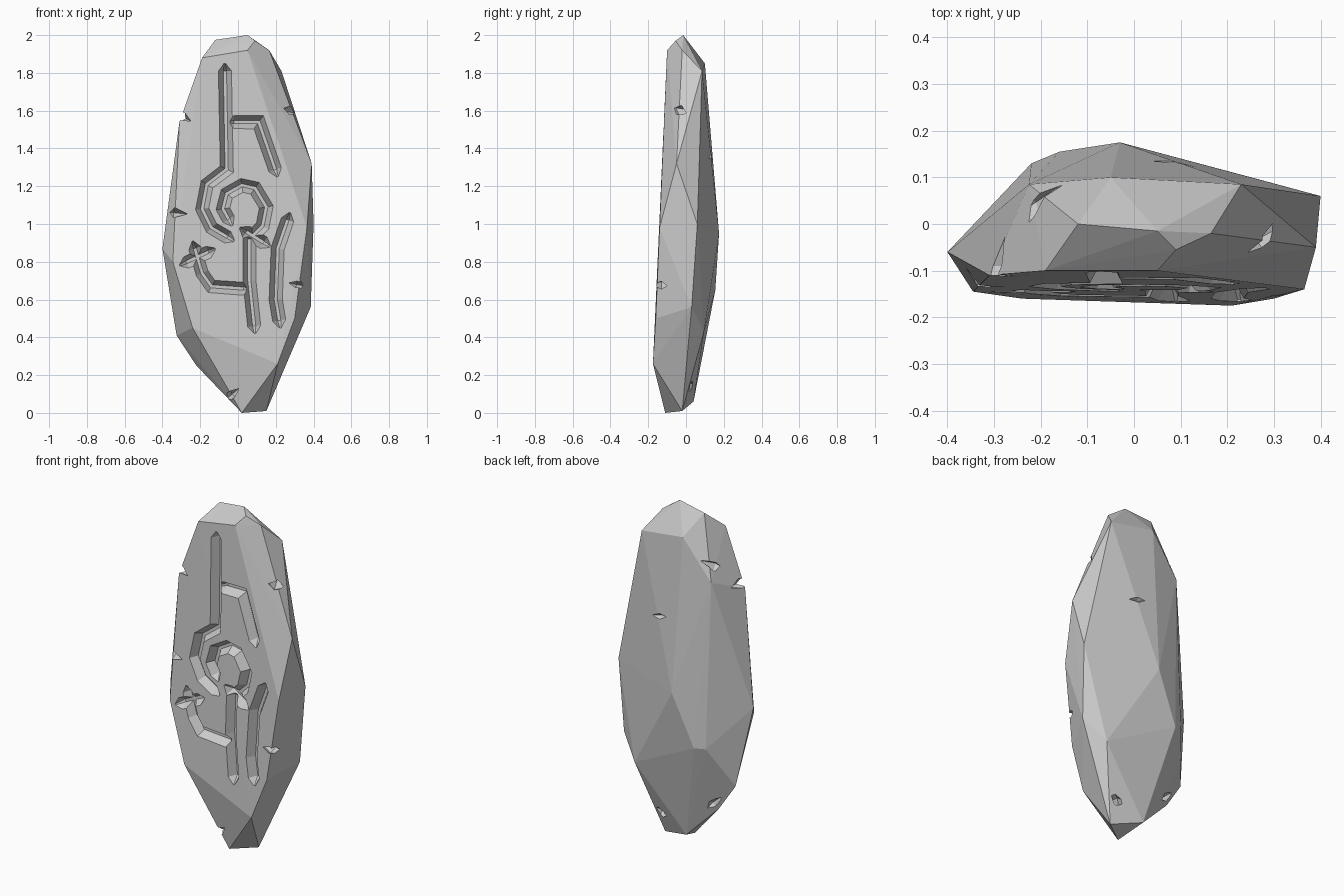
import bpy, bmesh
from mathutils import Vector, Euler

if "Cube" in bpy.data.objects:
    bpy.data.objects.remove(bpy.data.objects["Cube"])


def make_object(name, bm):
    bmesh.ops.recalc_face_normals(bm, faces=bm.faces)
    mesh = bpy.data.meshes.new(name)
    bm.to_mesh(mesh)
    bm.free()
    ob = bpy.data.objects.new(name, mesh)
    bpy.context.collection.objects.link(ob)
    return ob


# Faceted standing stone: hull of its main corners
corners = [
    (-.12, 0, 1.975), (.05, -.015, 2), (.09, -.055, 1.97), (.165, -.02, 1.92),  # crown
    (-.19, -.10, 1.88), (.05, -.10, 1.92), (.23, .085, 1.81),
    (-.05, .10, 1.85), (-.225, .085, 1.62),
    (-.31, -.11, 1.54), (.39, -.05, 1.32), (.365, -.14, .98),                   # middle
    (-.40, -.06, .87), (-.345, -.145, .80), (.40, .06, 1.0), (-.03, .175, .95),
    (-.16, .155, .65), (-.22, .13, .65), (.385, .03, .56), (.30, -.16, .50),
    (.27, .095, .43), (-.24, -.16, .45), (.21, -.175, .26),                     # foot
    (-.325, 0, .41), (-.22, .01, .25), (-.03, .04, .06), (.15, -.02, .01), (.02, -.11, 0),
]
bm = bmesh.new()
for c in corners:
    bm.verts.new(c)
hull = bmesh.ops.convex_hull(bm, input=bm.verts)
bmesh.ops.delete(bm, geom=list({v for v in hull["geom_interior"] + hull["geom_unused"]
                                if isinstance(v, bmesh.types.BMVert)}), context='VERTS')
stone = make_object("rune_stone", bm)


def carve(cutter):
    cutter.hide_render = True
    mod = stone.modifiers.new("carve", 'BOOLEAN')
    mod.operation, mod.solver, mod.object = 'DIFFERENCE', 'EXACT', cutter
    bpy.context.view_layer.objects.active = stone
    bpy.ops.object.modifier_apply(modifier=mod.name)
    bpy.data.objects.remove(cutter)


def front_y(z):
    return -.10 - .045 * (1.92 - z)


# V-shaped cutter swept along a path on the front face, with pointed ends
def groove(path, half=.034, depth=.05):
    pts = [Vector(p) for p in path]
    a, b = (pts[1] - pts[0]).normalized(), (pts[-1] - pts[-2]).normalized()
    pts = [pts[0]] + [pts[0] + a * .04] + pts[1:-1] + [pts[-1] - b * .04] + [pts[-1]]
    bm = bmesh.new()
    rings = []
    for i, p in enumerate(pts):
        d0 = (p - pts[max(i - 1, 0)]).normalized() if i else a
        d1 = (pts[i + 1] - p).normalized() if i < len(pts) - 1 else b
        t = (d0 + d1).normalized()
        side = Vector((-t.y, t.x)) / max(t.dot(d1), .6)
        y = front_y(p.y)
        end = i in (0, len(pts) - 1)
        w, dep = (half * .35, .004) if end else (half, depth)
        ring = []
        for s, q in ((1.5, -.03), (.25, dep), (-.25, dep), (-1.5, -.03)):
            u = p + side * w * s
            ring.append(bm.verts.new((u.x, y + q, u.y)))
        rings.append(ring)
    for r, s in zip(rings, rings[1:]):
        for k in range(4):
            bm.faces.new((r[k], r[(k + 1) % 4], s[(k + 1) % 4], s[k]))
    bm.faces.new(rings[0])
    bm.faces.new(rings[-1])
    bmesh.ops.triangulate(bm, faces=bm.faces)
    carve(make_object("groove_cutter", bm))


# Carved strokes in (x, z)
strokes = [
    [(-.07, 1.85), (-.06, 1.29), (-.165, 1.21), (-.19, 1.08), (-.14, .98), (-.02, .91)],
    [(-.06, 1.54), (.11, 1.54), (.21, 1.25)],
    [(-.03, .99), (-.08, 1.08), (-.06, 1.16), (.02, 1.205), (.09, 1.19), (.15, 1.09),
     (.13, .99), (.05, .91)],
    [(.01, .98), (.17, .88)],
    [(.06, .96), (.06, .70), (.09, .42)],
    [(-.24, .91), (-.19, .74), (-.14, .67), (.07, .655)],
    [(.275, 1.06), (.21, .87), (.20, .60), (.225, .45)],
    [(-.31, .78), (-.12, .87)],
]
for s in strokes:
    groove(s)

# Chipped notches: stretched octahedra sunk into edges and faces
chips = [
    ((-.295, -.09, 1.57), (0, .5, 0), (.07, .09, .03)),
    ((-.34, -.13, 1.06), (0, .1, 0), (.08, .05, .03)),
    ((.27, -.03, 1.60), (0, .3, .5), (.05, .08, .03)),
    ((.31, -.13, .68), (0, .2, 0), (.07, .06, .03)),
    ((-.03, -.10, .10), (0, -.7, 0), (.08, .07, .03)),
    ((-.22, .04, 1.70), (0, -.4, .6), (.09, .04, .03)),
    ((.08, .14, 1.36), (0, .2, -.2), (.08, .03, .02)),
    ((.14, .02, .14), (0, -.5, .6), (.07, .04, .03)),
    ((-.20, .04, .28), (0, .8, .5), (.08, .04, .03)),
]
for loc, rot, size in chips:
    bm = bmesh.new()
    dirs = [Vector(d) for d in ((1, 0, 0), (-1, 0, 0), (0, 1, 0), (0, -1, 0), (0, 0, 1), (0, 0, -1))]
    for d in dirs:
        p = Vector([d[k] * size[k] for k in range(3)])
        p.rotate(Euler(rot))
        bm.verts.new(p + Vector(loc))
    bmesh.ops.convex_hull(bm, input=bm.verts)
    carve(make_object("chip_cutter", bm))
